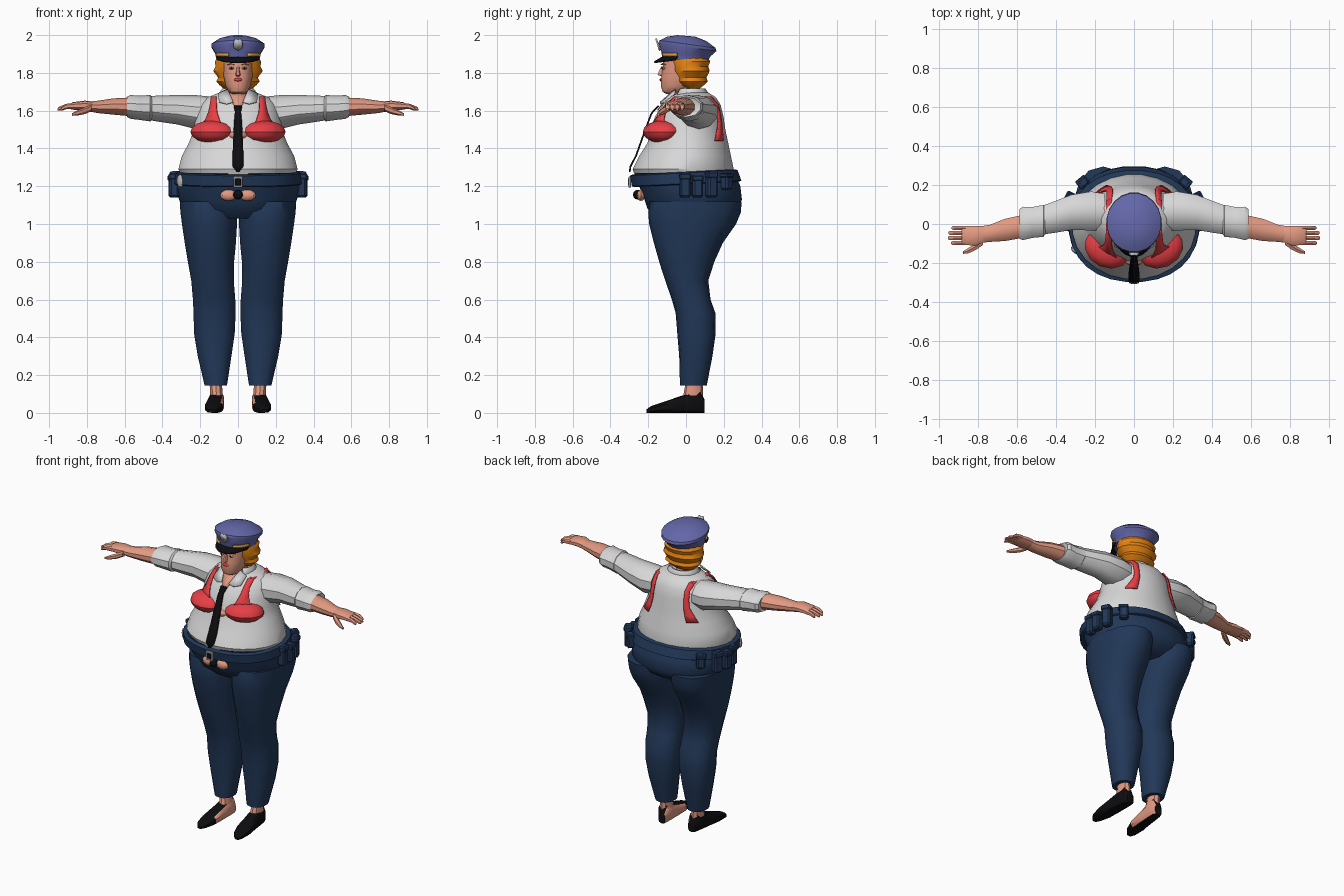
import bpy, bmesh, math
from mathutils import Vector, Matrix

COL = {"navy": (.016, .04, .10), "cap_blue": (.125, .135, .39), "shirt_white": (.68, .68, .68),
       "skin": (.76, .32, .22), "red": (.80, .05, .06), "hair_orange": (.84, .24, .006),
       "black": (.004, .004, .005), "silver": (.5, .5, .5), "gold": (.72, .33, .03)}
MAT = {}
for k, c in COL.items():
    MAT[k] = bpy.data.materials.new(k)
    MAT[k].diffuse_color = (*c, 1)


def finish(name, bm, mat, mirror=False, thick=0):
    bmesh.ops.recalc_face_normals(bm, faces=bm.faces)
    me = bpy.data.meshes.new(name)
    bm.to_mesh(me)
    bm.free()
    ob = bpy.data.objects.new(name, me)
    bpy.context.collection.objects.link(ob)
    me.materials.append(MAT[mat])
    if thick:
        m = ob.modifiers.new("thickness", 'SOLIDIFY')
        m.thickness, m.offset = thick, 0
    if mirror:
        ob.modifiers.new("mirror", 'MIRROR').use_clip = False
    return ob


def skin_rings(name, rings, mat, mirror=False, closed=True, thick=0):
    """Bridge a list of point rings; closed rings get end caps."""
    bm = bmesh.new()
    vs = [[bm.verts.new(p) for p in r] for r in rings]
    n = len(vs[0])
    for a, b in zip(vs, vs[1:]):
        for i in range(n if closed else n - 1):
            j = (i + 1) % n
            bm.faces.new((a[i], a[j], b[j], b[i]))
    if closed:
        bm.faces.new(vs[0])
        bm.faces.new(vs[-1])
    return finish(name, bm, mat, mirror, thick)


def oval(n, p=2):
    for i in range(n):
        t = 2 * math.pi * (i + .5) / n
        c, s = math.cos(t), math.sin(t)
        yield (math.copysign(abs(c) ** (2 / p), c), math.copysign(abs(s) ** (2 / p), s))


def stack(name, rows, mat, n=16, p=2, mirror=False):
    """Upright loft: rows of (z front, z back, x min, x max, y front, y back)."""
    rings = []
    for zf, zb, x0, x1, y0, y1 in rows:
        rings.append([((x0 + x1) / 2 + c * (x1 - x0) / 2, (y0 + y1) / 2 + s * (y1 - y0) / 2,
                       zf + (zb - zf) * (s + 1) / 2) for c, s in oval(n, p)])
    return skin_rings(name, rings, mat, mirror)


def flat(rows):
    return [(z, z, -w, w, a, b) for z, w, a, b in rows]


def limb(name, rows, mat, n=10, p=2):
    """Sideways loft, mirrored: rows of (x, y, y radius, z, z radius)."""
    return skin_rings(name, [[(x, y + c * ry, z + s * rz) for c, s in oval(n, p)]
                             for x, y, ry, z, rz in rows], mat, True)


def ball(name, loc, size, mat, mirror=False, turn=0, seg=12, ring=8):
    bm = bmesh.new()
    bmesh.ops.create_uvsphere(bm, u_segments=seg, v_segments=ring, radius=1,
                              matrix=Matrix.Translation(loc) @ Matrix.Rotation(turn, 4, 'Z') @ Matrix.Diagonal((*size, 1)))
    return finish(name, bm, mat, mirror)


def box(name, loc, size, mat, turn=0, mirror=False):
    bm = bmesh.new()
    bmesh.ops.create_cube(bm, size=1, matrix=Matrix.Translation(loc) @ Matrix.Rotation(turn, 4, 'Z') @ Matrix.Diagonal((*size, 1)))
    bmesh.ops.bevel(bm, geom=bm.edges[:], offset=min(size) * .2, segments=1, affect='EDGES')
    return finish(name, bm, mat, mirror)


def plate(name, pts, mat, mirror=False, thick=.006):
    bm = bmesh.new()
    bm.faces.new([bm.verts.new(p) for p in pts])
    return finish(name, bm, mat, mirror, thick)


# shirt body
TORSO = [(1.25, .30, -.27, .25), (1.29, .318, -.285, .255), (1.36, .30, -.25, .24), (1.43, .262, -.205, .225),
         (1.50, .235, -.19, .21), (1.57, .225, -.165, .20), (1.63, .205, -.125, .185), (1.67, .165, -.085, .16),
         (1.695, .10, -.05, .12)]
stack("shirt_body", flat(TORSO), "shirt_white", 24)


def on_torso(x, z, side, off=.006):
    """Point on the shirt surface; side is -1 at the front, 1 at the back."""
    for a, b in zip(TORSO, TORSO[1:]):
        if a[0] <= z <= b[0]:
            t = (z - a[0]) / (b[0] - a[0])
            w, f, k = (a[i] + (b[i] - a[i]) * t for i in (1, 2, 3))
            break
    cy = (f + k) / 2
    p = Vector((x, cy + side * (k - f) / 2 * math.sqrt(max(0, 1 - (x / w) ** 2)), z))
    return p + (p - Vector((0, cy, z - .04))).normalized() * off


# straps over the shoulders, widening at both ends
path = [(.135, 1.52, -1, .055), (.13, 1.55, -1, .036), (.128, 1.59, -1, .022), (.125, 1.63, -1, .016), (.122, 1.67, -1, .014),
        (.122, 1.67, 1, .014), (.118, 1.63, 1, .014), (.12, 1.58, 1, .014), (.125, 1.53, 1, .016),
        (.145, 1.48, 1, .024), (.165, 1.44, 1, .03)]
skin_rings("strap", [[on_torso(x + w * k, z, s, .008) for k in (-1, 0, 1)] for x, z, s, w in path],
           "red", True, False, .008)
ball("bust_cup", (.135, -.125, 1.488), (.122, .10, .06), "red", True, math.radians(24))
ball("bust_center", (0, -.185, 1.47), (.05, .03, .024), "skin")

# neckline, neck and collar
skin_rings("neckline", [[on_torso(w * k, z, -1) for k in (-1, 0, 1)]
                        for z, w in ((1.60, .005), (1.64, .028), (1.67, .045), (1.693, .055))], "skin", False, False, .006)
stack("neck", flat([(1.62, .07, -.07, .08), (1.70, .058, -.055, .06), (1.78, .052, -.05, .06)]), "skin", 12)
arc = [math.radians(-48 + 276 * i / 14) for i in range(15)]
skin_rings("collar_band", [[(rx * math.cos(t), .025 + ry * math.sin(t), z) for t in arc]
                           for rx, ry, z in ((.115, .105, 1.67), (.082, .075, 1.715), (.074, .066, 1.712))],
           "shirt_white", False, False, .007)
plate("collar_flap", [(.055, -.055, 1.715), (.105, -.06, 1.69), (.10, -.115, 1.645), (.06, -.135, 1.635), (.025, -.135, 1.645)],
      "shirt_white", True)

# tie
skin_rings("tie", [[(k * w, y, z) for k in (-1, 1)] for z, y, w in
                   ((1.625, -.145, .022), (1.595, -.175, .016), (1.58, -.185, .018), (1.50, -.215, .023),
                    (1.36, -.265, .029), (1.305, -.294, .028), (1.275, -.298, .006))], "black", False, False, .009)

# sleeves, cuffs, forearms
limb("sleeve", [(.15, .06, .10, 1.59, .085), (.22, .067, .105, 1.592, .09), (.32, .06, .095, 1.605, .078),
                (.41, .035, .085, 1.61, .07), (.49, .015, .075, 1.615, .062)], "shirt_white")
limb("cuff", [(.455, .018, .075, 1.613, .062), (.465, .016, .086, 1.613, .07), (.52, .008, .083, 1.615, .064),
              (.57, .003, .09, 1.62, .063), (.588, 0, .08, 1.62, .054), (.58, 0, .06, 1.62, .045)], "shirt_white")
limb("forearm", [(.56, -.01, .062, 1.62, .05), (.66, -.03, .06, 1.622, .043), (.74, -.048, .046, 1.62, .033),
                 (.79, -.055, .045, 1.622, .026)], "skin")
# hands
limb("palm", [(.765, -.052, .042, 1.622, .026), (.81, -.06, .052, 1.628, .025), (.875, -.06, .05, 1.625, .02),
              (.885, -.06, .044, 1.622, .014)], "skin", 10, 2.6)
for i in range(4):
    y, tip = -.098 + i * .026, (.938, .955, .952, .935)[i]
    limb("finger", [(.865, y, .0125, 1.626, .016), (.91, y, .0125, 1.622, .014), (tip - .006, y, .011, 1.61, .010),
                    (tip, y, .006, 1.606, .005)], "skin", 6)
limb("thumb", [(.775, -.09, .02, 1.615, .018), (.81, -.115, .02, 1.60, .018), (.85, -.137, .016, 1.588, .014),
               (.878, -.147, .007, 1.58, .007)], "skin", 6)

# trousers
stack("hips", flat([(1.03, .20, -.15, .20), (1.08, .29, -.205, .275), (1.13, .315, -.222, .298), (1.2, .328, -.25, .29),
                    (1.27, .315, -.275, .26)]), "navy", 24, 2.2)
LEG = [(1.12, .004, .312, -.19, .295), (1.06, .002, .308, -.20, .29), (1.0, .002, .30, -.195, .265), (.9, .008, .285, -.17, .195),
       (.8, .018, .268, -.142, .15), (.7, .02, .25, -.11, .118), (.6, .012, .241, -.075, .13), (.53, .01, .238, -.055, .155),
       (.42, .015, .235, -.046, .157), (.3, .033, .215, -.036, .14), (.145, .057, .178, -.032, .11)]
stack("trouser_leg", [(r[0], *r) for r in LEG], "navy", 14, 2.3, True)

# belt with gear
stack("belt", [(1.195, 1.225, -.332, .332, -.275, .285), (1.20, 1.23, -.338, .338, -.288, .295),
               (1.255, 1.285, -.332, .332, -.298, .275), (1.262, 1.29, -.315, .315, -.285, .262)], "navy", 28, 2.2)
box("buckle", (0, -.297, 1.222), (.05, .014, .06), "silver")
box("buckle_inset", (0, -.304, 1.222), (.03, .006, .036), "black")
for x, y, z, h, a in ((.335, -.005, 1.205, .13, 5), (.34, .06, 1.20, .12, 10), (.325, .135, 1.21, .14, 25), (.26, .215, 1.225, .09, 50)):
    box("belt_pouch", (x, y, z), (.05, .055, h), "navy", math.radians(a), True)
    box("pouch_flap", (x + .004, y, z + h * .36), (.052, .06, h * .25), "navy", math.radians(a), True)
ball("belt_disc", (-.305, -.135, 1.228), (.012, .025, .034), "silver", False, math.radians(45))
# gathered piece below the buckle
ball("lower_gap", (.05, -.238, 1.152), (.045, .022, .03), "skin", True, 0, 8, 6)
ball("lower_gap_knot", (0, -.255, 1.155), (.026, .026, .026), "black", False, 0, 8, 6)

# ankles and shoes
stack("ankle", [(z, z, a, b, f, k) for z, a, b, f, k in ((.04, .075, .15, -.04, .09), (.09, .078, .15, -.015, .09),
                (.17, .085, .152, .0, .088))], "skin", 10, 2, True)
rows = ((-.21, .137, .016, .018), (-.185, .134, .036, .036), (-.12, .127, .05, .058), (-.04, .12, .046, .085),
        (.03, .115, .042, .108), (.075, .112, .038, .12), (.098, .11, .026, .07))
shoe = skin_rings("shoe", [[(x + w * c, y, h * (.5 + .5 * s)) for c, s in oval(10, 3)] for y, x, w, h in rows], "black", True)
shoe.data.materials.append(MAT["skin"])
for f in shoe.data.polygons:  # open inner side shows the foot
    if f.center.y > -.12 and f.center.y < .09 and f.normal.x < -.45:
        f.material_index = 1

# head and face
stack("head", flat([(1.688, .03, -.105, -.03), (1.70, .05, -.125, .0), (1.73, .066, -.135, .04), (1.78, .077, -.132, .08),
                    (1.83, .081, -.125, .09), (1.88, .08, -.122, .09)]), "skin", 16, 2.2)
skin_rings("nose", [[(-w, -.115, z), (-w * .5, y, z), (w * .5, y, z), (w, -.115, z)] for z, w, y in
                    ((1.782, .013, -.132), (1.79, .018, -.15), (1.805, .012, -.145), (1.835, .008, -.13))], "skin")
ball("lips", (0, -.131, 1.764), (.024, .009, .009), "red", False, 0, 8, 6)
ball("eye", (.034, -.118, 1.825), (.015, .009, .007), "shirt_white", True, math.radians(15), 8, 6)
ball("pupil", (.034, -.125, 1.825), (.006, .004, .006), "black", True, 0, 8, 6)
plate("eyebrow", [(.015, -.131, 1.842), (.04, -.122, 1.851), (.058, -.108, 1.842), (.04, -.123, 1.845)], "hair_orange", True, .009)

# wavy hair
stack("hair", flat([(1.715, .075, .0, .07), (1.735, .10, -.035, .095), (1.755, .118, -.055, .115), (1.775, .108, -.06, .108),
                    (1.81, .134, -.078, .125), (1.835, .122, -.082, .118), (1.86, .126, -.088, .128), (1.885, .11, -.09, .115)]),
      "hair_orange", 14)

# cap
stack("cap", [(zf, zb, -w, w, a, b) for zf, zb, w, a, b in (
    (1.872, 1.872, .116, -.126, .122), (1.912, 1.888, .12, -.132, .132), (1.958, 1.915, .142, -.148, .163),
    (1.972, 1.932, .141, -.143, .158), (1.992, 1.968, .10, -.10, .11), (2.0, 1.992, .045, -.045, .05))], "cap_blue", 20)
front = [math.radians(200 + 140 * i / 12) for i in range(13)]
skin_rings("visor", [[(rx * math.cos(t), .0 + ry * math.sin(t), z - dz * abs(math.sin(t))) for t in front]
                     for rx, ry, z, dz in ((.112, .118, 1.885, 0), (.118, .135, 1.88, .004), (.112, .168, 1.872, .016))],
           "black", False, False, .009)
for s in (0, 8):  # trim cord on both sides of the badge
    skin_rings("cap_trim", [[(.123 * math.cos(t), -.001 + .135 * math.sin(t), z) for t in front[s:s + 5]]
                            for z in (1.888, 1.904)], "gold", False, False, .008)
plate("cap_badge", [(x, -.139 - (z - 1.92) * .32, z) for x, z in ((0, 1.918), (.022, 1.932), (.025, 1.962), (.013, 1.982),
                    (0, 1.976), (-.013, 1.982), (-.025, 1.962), (-.022, 1.932))], "silver", False, .009)

# smooth shading with sharp edges kept
for ob in bpy.context.scene.objects:
    ob.select_set(True)
    bpy.context.view_layer.objects.active = ob
bpy.ops.object.shade_smooth_by_angle(angle=math.radians(35))
